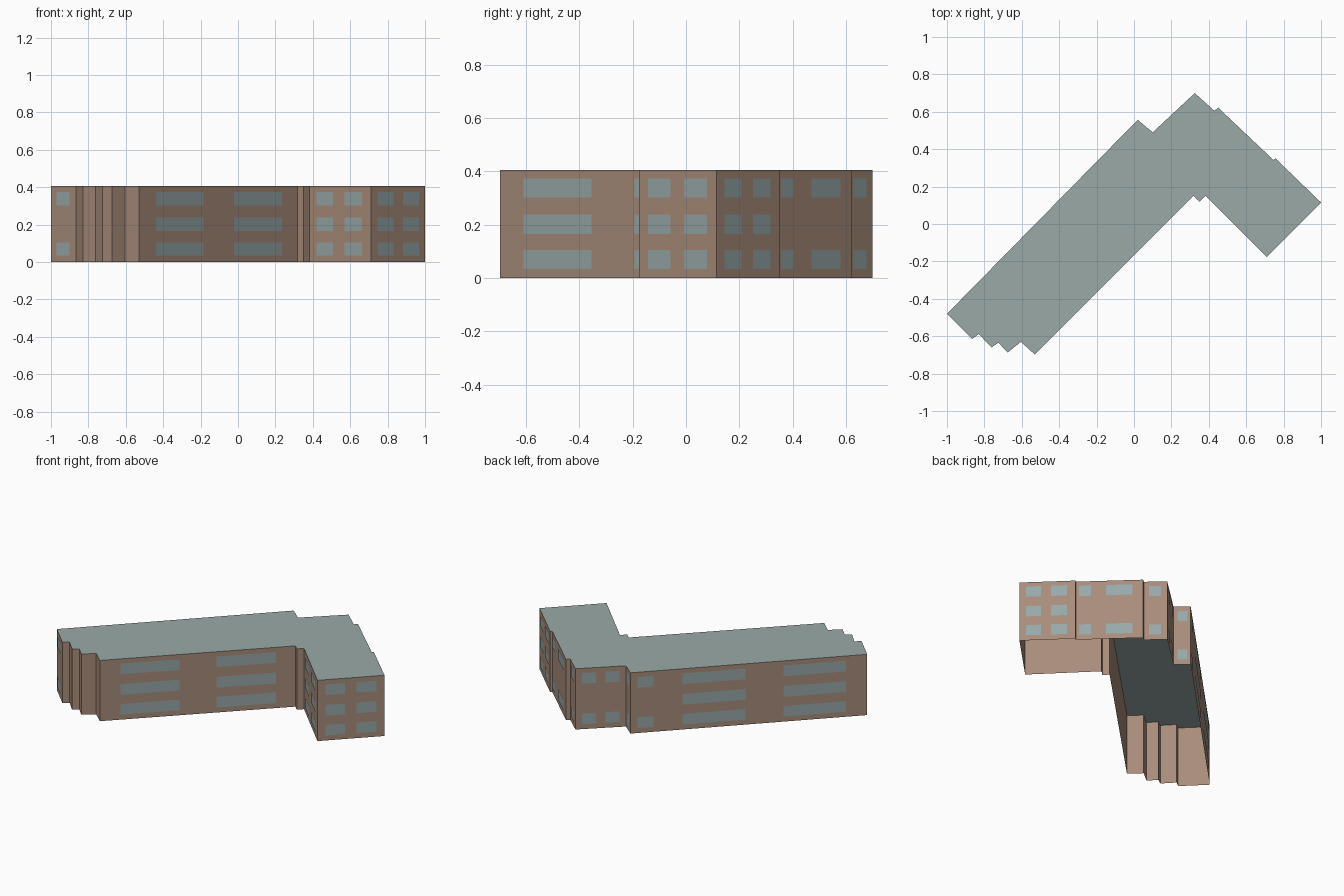
import bpy
from mathutils import Vector

default_cube = bpy.data.objects.get("Cube")
if default_cube:
    bpy.data.objects.remove(default_cube, do_unlink=True)

HEIGHT = 0.405
PLATE_OFFSET = 0.002


def srgb_to_linear(value):
    c = value / 255
    return c / 12.92 if c <= 0.04045 else ((c + 0.055) / 1.055) ** 2.4


def make_material(name, *rgb):
    colour = [srgb_to_linear(v) for v in rgb] + [1.0]
    material = bpy.data.materials.new(name)
    material.use_nodes = True
    material.diffuse_color = colour
    shader = next(n for n in material.node_tree.nodes if n.type == "BSDF_PRINCIPLED")
    shader.inputs["Base Color"].default_value = colour
    return material


def make_object(name, vertices, faces, material):
    mesh = bpy.data.meshes.new(name)
    mesh.from_pydata(vertices, [], faces)
    mesh.materials.append(material)
    mesh.update()
    obj = bpy.data.objects.new(name, mesh)
    bpy.context.scene.collection.objects.link(obj)
    return obj


brick = make_material("brown brick", 168, 140, 122)
roofing = make_material("grey green roofing", 154, 170, 167)
glass = make_material("pale blue glass", 152, 168, 169)

# Footprint, counter-clockwise from the western corner
footprint = [
    # stepped south-west end
    (-1, -.48), (-.865, -.615), (-.83, -.588), (-.762, -.66),
    (-.725, -.635), (-.675, -.687), (-.605, -.63), (-.53, -.698),
    # inner corner and short wing
    (.318, .15), (.35, .12), (.382, .15), (.71, -.177), (1, .115),
    # stepped north-east side
    (.757, .35), (.745, .343), (.45, .622), (.43, .605), (.325, .70),
    # recess on the north-west side
    (.10, .49), (.02, .557),
]
count = len(footprint)
base = [Vector((x, y, 0)) for x, y in footprint]
top = [p + Vector((0, 0, HEIGHT)) for p in base]

# Walls form a shell open at the bottom
wall_faces = []
for i in range(count):
    j = (i + 1) % count
    wall_faces.append((i, j, j + count, i + count))
make_object("outer_walls", base + top, wall_faces, brick)

# Flat roof
make_object("flat_roof", top, [tuple(range(count))], roofing)

# Window rows as bottom and top heights
ground, middle, upper = (.034, .105), (.166, .238), (.303, .374)
all_floors = (ground, middle, upper)
outer_floors = (ground, upper)

# Each entry: name, wall index, floors, spans as fractions of the wall length
window_groups = [
    ("south_west_end", 0, outer_floors, [(.22, .74)]),
    ("long_front", 7, all_floors, [(.106, .407), (.597, .9)]),
    ("wing_inner", 10, all_floors, [(.116, .39), (.573, .863)]),
    ("wing_end", 11, all_floors, [(.12, .41), (.585, .88)]),
    ("wing_outer", 12, all_floors, [(.12, .39), (.57, .855)]),
    ("north_east_middle", 14, outer_floors, [(.045, .22), (.45, .84)]),
    ("north_east_corner", 16, outer_floors, [(.22, .74)]),
    ("wing_back", 17, outer_floors, [(.13, .41), (.59, .87)]),
    ("recess", 18, outer_floors, [(.24, .8)]),
    ("long_back_small", 19, outer_floors, [(.03, .097)]),
    ("long_back_wide", 19, all_floors, [(.22, .485), (.646, .911)]),
]

# Windows are thin panes just proud of the walls
for name, wall, floors, spans in window_groups:
    start, end = base[wall], base[(wall + 1) % count]
    along = end - start
    outward = Vector((along.y, -along.x, 0)).normalized() * PLATE_OFFSET
    vertices, faces = [], []
    for low, high in floors:
        for left, right in spans:
            first = len(vertices)
            for fraction, z in ((left, low), (right, low), (right, high), (left, high)):
                vertices.append(start + along * fraction + outward + Vector((0, 0, z)))
            faces.append(tuple(range(first, first + 4)))
    make_object(name + "_windows", vertices, faces, glass)
